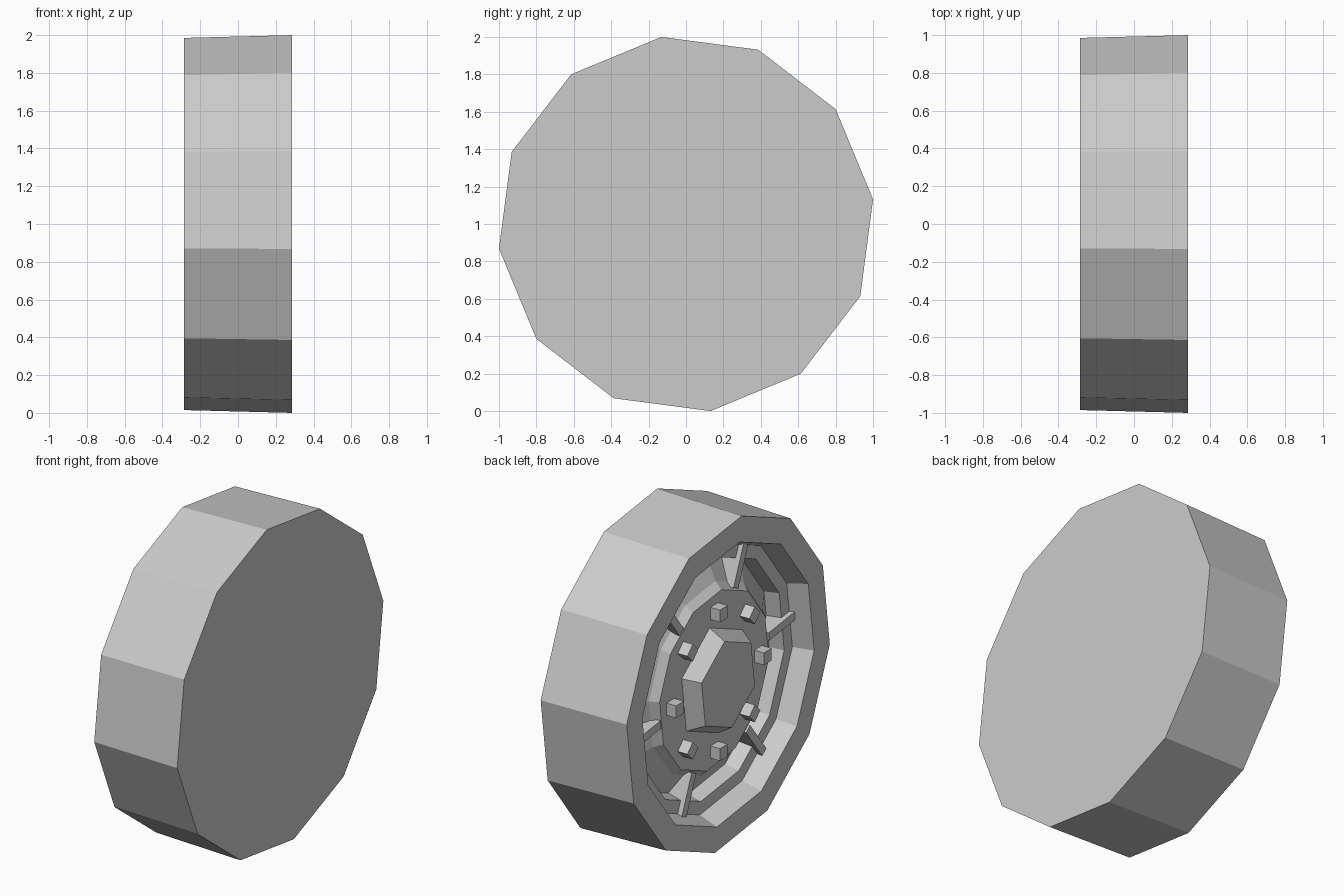
import bpy, bmesh, math
from mathutils import Matrix, Vector

if "Cube" in bpy.data.objects:
    bpy.data.objects.remove(bpy.data.objects["Cube"], do_unlink=True)

OUTER = -0.287   # x of the detailed outer side
SIDES = 12
AXLE = Matrix.Translation((0, 0, 1))

grey = bpy.data.materials.new("plain_grey")
grey.use_nodes = True
colour = (0.6, 0.6, 0.6, 1)
grey.diffuse_color = colour
grey.node_tree.nodes["Principled BSDF"].inputs["Base Color"].default_value = colour


def finish(bm, name):
    bmesh.ops.recalc_face_normals(bm, faces=bm.faces)
    bm.transform(AXLE)
    mesh = bpy.data.meshes.new(name)
    bm.to_mesh(mesh)
    bm.free()
    mesh.materials.append(grey)
    obj = bpy.data.objects.new(name, mesh)
    bpy.context.collection.objects.link(obj)


def lathe(name, profile, sides, start):
    """Turn (radius, depth) points around the x axis and cap both ends."""
    bm = bmesh.new()
    rings = []
    for radius, depth in profile:
        ring = []
        for k in range(sides):
            a = math.radians(start) + math.tau * k / sides
            ring.append(bm.verts.new((OUTER + depth, radius * math.cos(a), radius * math.sin(a))))
        rings.append(ring)
    for r0, r1 in zip(rings, rings[1:]):
        for k in range(sides):
            n = (k + 1) % sides
            bm.faces.new((r0[k], r0[n], r1[n], r1[k]))
    bm.faces.new(rings[0])
    bm.faces.new(rings[-1])
    finish(bm, name)


def radial_box(name, angle, radii, depths, width):
    """Box lying along a radius of the wheel."""
    bm = bmesh.new()
    bmesh.ops.create_cube(bm, size=1)
    size = Vector((depths[1] - depths[0], radii[1] - radii[0], width))
    middle = Vector((OUTER + sum(depths) / 2, sum(radii) / 2, 0))
    bm.transform(Matrix.Rotation(math.radians(angle), 4, "X")
                 @ Matrix.Translation(middle) @ Matrix.Diagonal(size).to_4x4())
    finish(bm, name)


# Tyre, stepped rim and raised disc as one turned body
lathe("wheel_body", [(1.0086, 0.574), (0.9935, 0), (0.84, 0), (0.80, 0.12),
                     (0.72, 0.12), (0.70, 0.21), (0.575, 0.14), (0.535, 0.095)], SIDES, 7.5)

# Six-sided hub cap
lathe("hub_cap", [(0.345, 0.1), (0.28, 0)], 6, 22.5)

# Wheel nuts
for i in range(8):
    radial_box(f"wheel_nut_{i + 1}", 45 * i, (0.388, 0.463), (0.03, 0.11), 0.075)

# Ribs between disc and rim
for i in range(6):
    radial_box(f"rim_rib_{i + 1}", 52.5 + 60 * i, (0.53, 0.82), (0.09, 0.22), 0.05)
